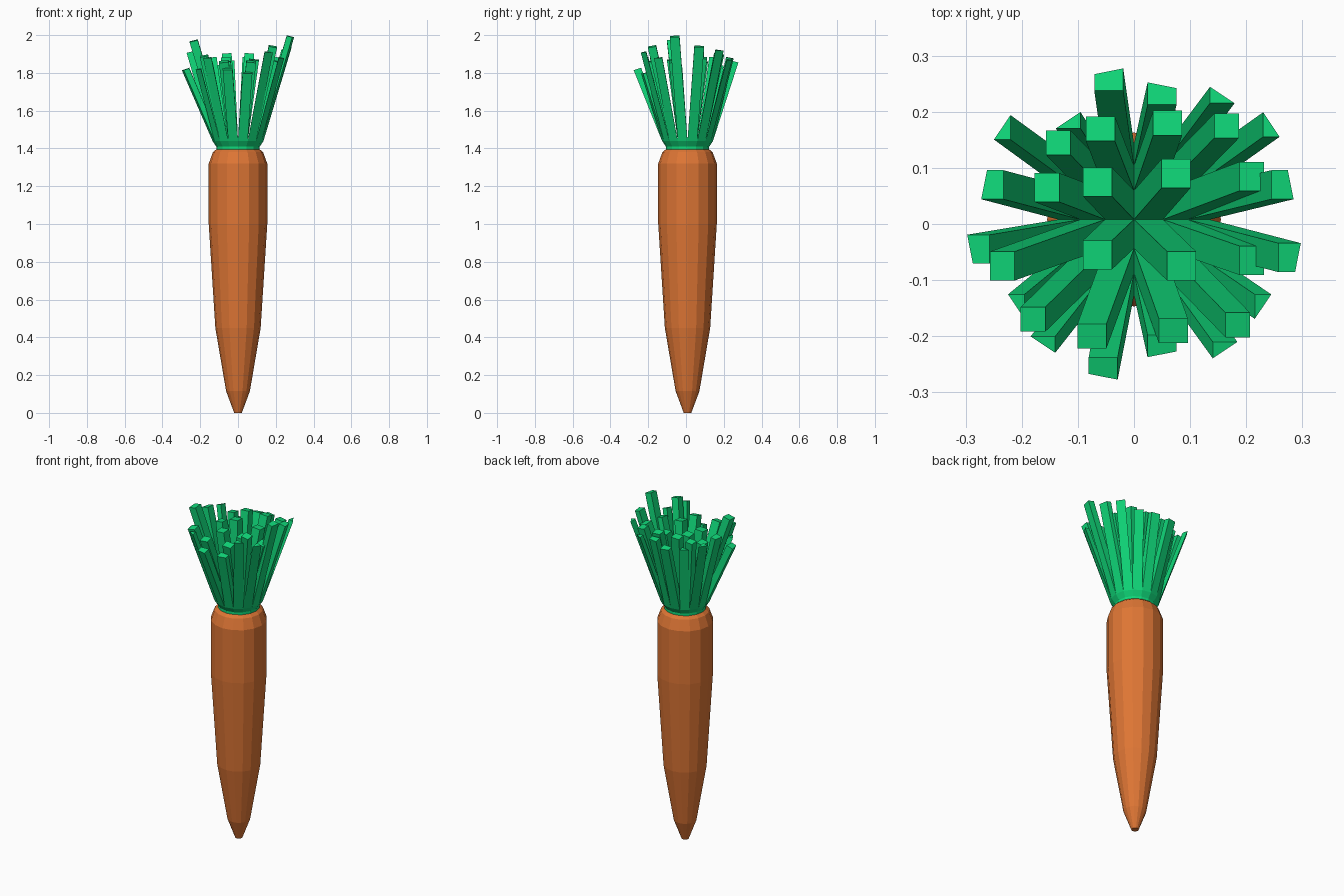
import bpy, bmesh, math
from mathutils import Vector

if "Cube" in bpy.data.objects:
    bpy.data.objects.remove(bpy.data.objects["Cube"])

CY = 0.008      # centre axis in y
SIDES = 16


def material(name, color):
    m = bpy.data.materials.new(name)
    m.diffuse_color = color
    m.use_nodes = True
    m.node_tree.nodes["Principled BSDF"].inputs["Base Color"].default_value = m.diffuse_color
    return m


orange = material("carrot_orange", (0.73, 0.18, 0.035, 1))
green = material("leaf_green", (0.005, 0.68, 0.19, 1))


def finish(bm, name, mat):
    bmesh.ops.recalc_face_normals(bm, faces=bm.faces)
    me = bpy.data.meshes.new(name)
    bm.to_mesh(me)
    bm.free()
    me.materials.append(mat)
    ob = bpy.data.objects.new(name, me)
    bpy.context.collection.objects.link(ob)
    return ob


def lathe(name, profile, mat):
    bm = bmesh.new()
    rings = []
    for r, z in profile:
        rings.append([bm.verts.new((r * math.cos(2 * math.pi * i / SIDES),
                                    CY + r * math.sin(2 * math.pi * i / SIDES), z))
                      for i in range(SIDES)])
    for a, b in zip(rings, rings[1:]):
        for i in range(SIDES):
            j = (i + 1) % SIDES
            bm.faces.new((a[i], a[j], b[j], b[i]))
    bm.faces.new(rings[0])
    bm.faces.new(rings[-1])
    return finish(bm, name, mat)


# Root and the collar that the stalks grow from
lathe("carrot_root", [(0.02, 0), (0.063, 0.115), (0.12, 0.45), (0.155, 1.0),
                      (0.155, 1.32), (0.133, 1.38), (0.113, 1.397)], orange)
lathe("leaf_collar", [(0.108, 1.39), (0.115, 1.395), (0.115, 1.41),
                      (0.135, 1.44)], green)

# Stalk footprints for one quadrant: a grid cut into the 16-sided collar
R = 0.135
A, B, C = R * math.sin(math.pi / 8), R * math.sin(math.pi / 4), R * math.cos(math.pi / 8)
cells = [
    [(0, 0), (A, 0), (A, A), (0, A)],
    [(A, 0), (B, 0), (B, A), (A, A)],
    [(A, A), (B, A), (B, B), (A, B)],
    [(0, A), (A, A), (A, B), (0, B)],
    [(B, 0), (R, 0), (C, A), (B, A)],
    [(B, A), (C, A), (B, B)],
    [(A, B), (B, B), (A, C)],
    [(0, B), (A, B), (A, C), (0, R)],
]

# Stalk tip centres, per quadrant, in the order of the footprints
tips = {
    (1, 1): [(.075, .09, 1.86), (.21, .085, 1.88), (.165, .175, 1.90), (.06, .18, 1.90),
             (.262, .07, 1.94), (.24, .17, 1.92), (.15, .225, 1.87), (.05, .23, 1.88)],
    (-1, 1): [(-.065, .075, 1.88), (-.155, .065, 1.85), (-.135, .145, 1.88), (-.06, .17, 1.90),
              (-.25, .07, 1.91), (-.23, .165, 1.89), (-.11, .18, 1.84), (-.045, .255, 1.86)],
    (-1, -1): [(-.065, -.055, 1.86), (-.235, -.075, 1.97), (-.18, -.17, 1.89), (-.075, -.2, 1.86),
               (-.275, -.045, 1.82), (-.205, -.14, 1.82), (-.155, -.21, 1.88), (-.055, -.255, 1.82)],
    (1, -1): [(.085, -.075, 1.87), (.21, -.065, 1.86), (.185, -.18, 1.94), (.07, -.19, 1.86),
              (.275, -.06, 1.993), (.225, -.14, 1.88), (.155, -.22, 1.91), (.05, -.215, 1.80)],
}

# Leaning stalks, each footprint swept to its tip with an outward-sloping end
bm = bmesh.new()
for (sx, sy), ends in tips.items():
    for cell, tip in zip(cells, ends):
        pts = [Vector((sx * x, CY + sy * y, 1.44)) for x, y in cell]
        mid = sum(pts, Vector()) / len(pts)
        lean = Vector(tip) - mid
        low = [bm.verts.new(p) for p in pts]
        high = []
        for p in pts:
            q = p + lean
            q.z -= 0.8 * (p - mid).dot(Vector((lean.x, lean.y, 0))) / lean.z
            high.append(bm.verts.new(q))
        n = len(pts)
        for i in range(n):
            j = (i + 1) % n
            bm.faces.new((low[i], low[j], high[j], high[i]))
        bm.faces.new(high)
        bm.faces.new(low)
finish(bm, "leaf_stalks", green)
